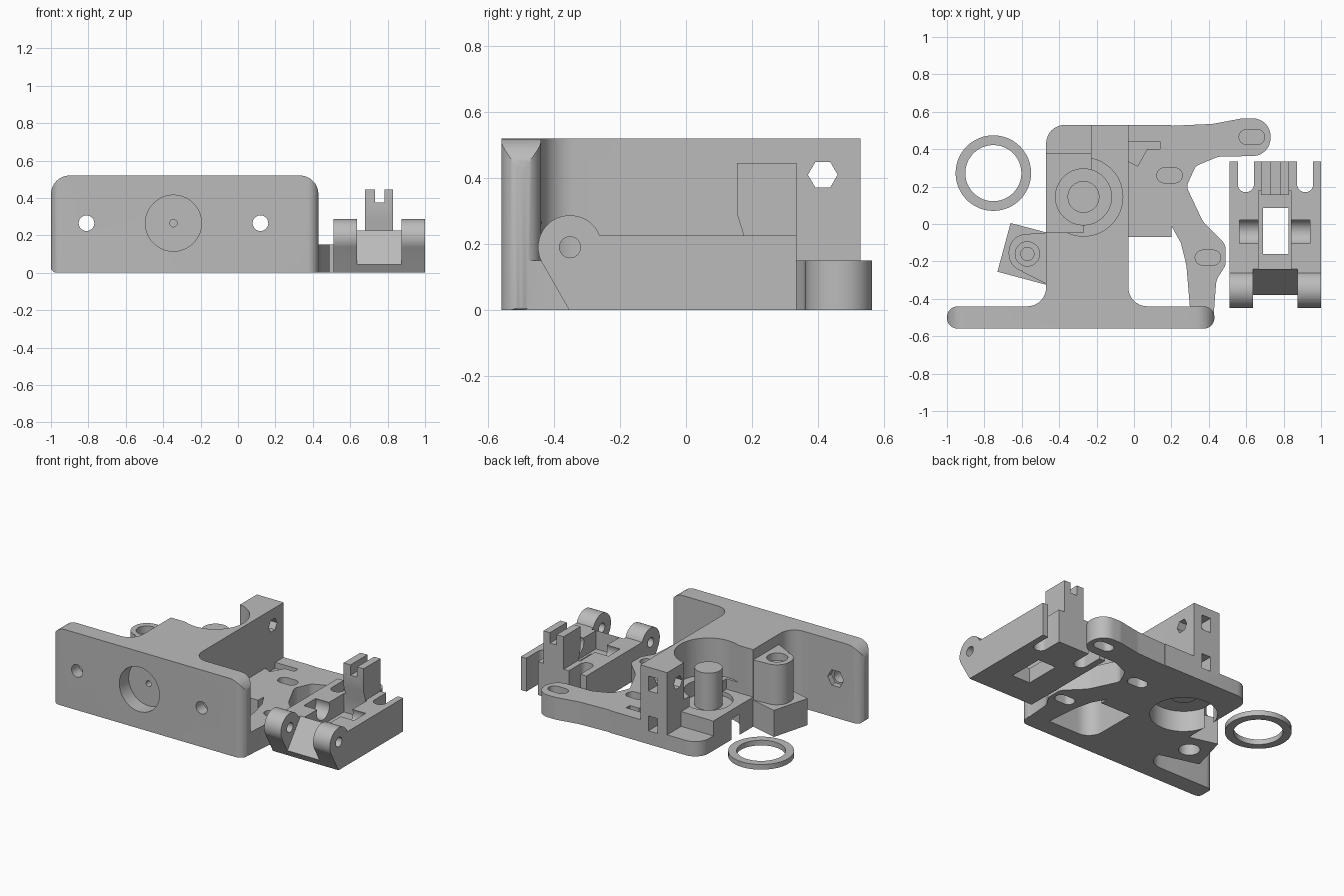
import bpy, math
from math import cos, sin, pi
from mathutils import Vector

if "Cube" in bpy.data.objects:
    bpy.data.objects.remove(bpy.data.objects["Cube"], do_unlink=True)

grey = bpy.data.materials.new("light_grey")
grey.use_nodes = True
grey.diffuse_color = (0.5, 0.5, 0.5, 1)
grey.node_tree.nodes["Principled BSDF"].inputs["Base Color"].default_value = (0.5, 0.5, 0.5, 1)


def rounded(pts, steps=8):
    """Outline whose corners given as (u, v, radius) become arcs."""
    out = []
    for i, p in enumerate(pts):
        c = Vector(p[:2])
        if len(p) == 2:
            out.append(c)
            continue
        a = (Vector(pts[i - 1][:2]) - c).normalized()
        b = (Vector(pts[(i + 1) % len(pts)][:2]) - c).normalized()
        half = a.angle(b) / 2
        mid = c + (a + b).normalized() * p[2] / sin(half)
        s, e = c + a * p[2] / math.tan(half) - mid, c + b * p[2] / math.tan(half) - mid
        sweep = s.angle(e)
        for k in range(steps + 1):
            t = k / steps
            out.append(mid + (s * sin((1 - t) * sweep) + e * sin(t * sweep)) / sin(sweep))
    return out


def prism(name, pts, lo, hi, axis="z"):
    """Extrude an outline along an axis; outlines are xy, xz or yz."""
    place = {"z": lambda u, v, w: (u, v, w),
             "y": lambda u, v, w: (u, w, v),
             "x": lambda u, v, w: (w, u, v)}[axis]
    pts = rounded(pts)
    area = sum(p.x * q.y - q.x * p.y for p, q in zip(pts, pts[1:] + pts[:1]))
    if (area < 0) != (axis == "y"):
        pts.reverse()
    n = len(pts)
    verts = [place(p[0], p[1], w) for w in (lo, hi) for p in pts]
    faces = [list(range(n))[::-1], list(range(n, 2 * n))]
    faces += [(i, (i + 1) % n, n + (i + 1) % n, n + i) for i in range(n)]
    mesh = bpy.data.meshes.new(name)
    mesh.from_pydata(verts, [], faces)
    mesh.materials.append(grey)
    obj = bpy.data.objects.new(name, mesh)
    bpy.context.collection.objects.link(obj)
    return obj


def box(name, x0, x1, y0, y1, z0, z1):
    return prism(name, [(x0, y0), (x1, y0), (x1, y1), (x0, y1)], z0, z1)


def cyl(name, u, v, r, lo, hi, axis="z", sides=48):
    pts = [(u + r * cos(2 * pi * i / sides), v + r * sin(2 * pi * i / sides)) for i in range(sides)]
    return prism(name, pts, lo, hi, axis)


def slot(u, v, lo, hi):
    w, h = 0.068, 0.04
    r = h - 0.0005
    return prism("slot", [(u - w, v - h, r), (u + w, v - h, r), (u + w, v + h, r), (u - w, v + h, r)], lo, hi)


def combine(obj, others, operation="DIFFERENCE"):
    for other in others:
        bpy.context.view_layer.objects.active = obj
        mod = obj.modifiers.new("combine", "BOOLEAN")
        mod.operation, mod.solver, mod.object = operation, "EXACT", other
        bpy.ops.object.modifier_apply(modifier=mod.name)
        bpy.data.objects.remove(other, do_unlink=True)
    return obj


# Front mounting plate with rounded outline and rounded ends
plate = prism("mounting_plate", [(-1, 0, 0.03), (0.43, 0, 0.01), (0.43, 0.52, 0.1), (-1, 0.52, 0.1)],
              -0.6, -0.4, "y")
combine(plate, [prism("ends", [(-1, -0.56, 0.058), (0.43, -0.56, 0.058), (0.43, -0.44, 0.058),
                               (-1, -0.44, 0.058)], -0.1, 0.7)], "INTERSECT")

# Main block with fillets where it meets the plate
body = prism("main_block", [(-0.65, -0.5), (-0.65, -0.44), (-0.47, -0.44, 0.1), (-0.47, 0.53, 0.1),
                            (-0.03, 0.53), (-0.03, -0.44, 0.1), (0.15, -0.44), (0.15, -0.5)], 0, 0.52)

# Tensioner boss and its angled nut tab
boss = prism("screw_boss", [(-0.45, -0.045), (-0.67, -0.06, 0.095), (-0.67, -0.255, 0.095),
                            (-0.6, -0.255), (-0.45, -0.33)], 0.18, 0.45)
tab = prism("nut_tab", [(-0.66, 0.005), (-0.73, -0.255), (-0.45, -0.33), (-0.45, -0.05)], 0, 0.18)

GX, GY = -0.27, 0.145
combine(body, [
    box("corner_step", -0.6, -0.23, 0.38, 0.7, 0.1, 0.7),
    box("open_side", -0.6, GX, -0.045, 0.385, 0.2, 0.7),
    box("pillar_side", GX - 0.01, -0.23, GY, 0.385, 0.2, 0.7),
    cyl("gear_bore", GX, GY, 0.21, 0.27, 0.7),
    cyl("bearing_seat", GX, GY, 0.15, 0.17, 0.7),
    cyl("lower_bore", GX, GY, 0.205, -0.1, 0.14),
])
combine(body, [cyl("gear_post", GX, GY, 0.085, 0.13, 0.42), boss, tab], "UNION")
combine(body, [
    cyl("boss_recess", -0.57, -0.16, 0.065, 0.4, 0.6),
    cyl("boss_hole", -0.57, -0.16, 0.035, 0.15, 0.6),
    cyl("tab_hole", -0.57, -0.16, 0.065, -0.1, 0.12),
])

# Pillar nut slots and cross holes
for z in (0.14, 0.41):
    combine(body, [box("nut_slot", -0.16, -0.09, 0.38, 0.6, z - 0.05, z + 0.05)])
combine(body, [cyl("cross_hole", 0.415, 0.41, 0.045, -0.4, 0.1, "x", 6)])

# Low base plate with the curved motor-mount arm
arm = prism("motor_mount_arm", [
    (-0.05, -0.07), (0.2, -0.07), (0.2, -0.01), (0.25, -0.1), (0.28, -0.22, 0.3), (0.3, -0.46),
    (0.425, -0.5), (0.44, -0.3, 0.1), (0.49, -0.22, 0.05), (0.49, -0.11, 0.06), (0.37, 0.01, 0.15),
    (0.28, 0.2, 0.05), (0.33, 0.31, 0.05), (0.45, 0.36, 0.1), (0.73, 0.365, 0.095), (0.73, 0.565, 0.095),
    (0.58, 0.565, 0.1), (0.42, 0.535, 0.2), (0.2, 0.525), (0.2, 0.53), (-0.05, 0.53)], 0, 0.15)
for u, v in ((0.19, 0.26), (0.395, -0.18), (0.63, 0.465)):
    combine(arm, [slot(u, v, 0.07, 0.3), slot(u, v, -0.1, 0.06)])
combine(arm, [prism("relief_pocket", [(-0.04, 0.44), (0.14, 0.44), (0.14, 0.4), (0.07, 0.4),
                                      (0.02, 0.31), (-0.04, 0.34)], 0.11, 0.3)])
combine(body, [arm, plate], "UNION")

# Plate holes: bearing recess, filament hole, screw holes with nut traps
combine(body, [cyl("bearing_recess", -0.345, 0.265, 0.15, -0.7, -0.46, "y"),
               cyl("pilot_hole", -0.345, 0.265, 0.02, -0.7, -0.35, "y", 16)])
for x in (-0.81, 0.12):
    combine(body, [cyl("screw_hole", x, 0.265, 0.042, -0.7, -0.3, "y", 24),
                   cyl("nut_trap", x, 0.265, 0.06, -0.48, -0.3, "y", 6)])

# Hinged idler: side profile extruded across
idler = prism("idler", [(-0.355, 0), (0.335, 0), (0.335, 0.225), (-0.265, 0.225), (-0.355, 0.19),
                        (-0.438, 0.145)], 0.51, 1, "x")
combine(idler, [cyl("hinge", -0.352, 0.19, 0.097, 0.51, 1, "x")], "UNION")
combine(idler, [
    prism("hinge_gap", [(-0.6, 0.045), (-0.38, 0.045), (-0.24, 0.225), (-0.2, 0.4), (-0.6, 0.4)],
          0.635, 0.875, "x"),
    box("wheel_window", 0.69, 0.825, -0.16, 0.085, -0.1, 0.4),
    box("wheel_pocket", 0.665, 0.84, -0.24, 0.18, 0.1, 0.4),
    cyl("axle_groove", -0.042, 0.2, 0.068, 0.565, 0.94, "x"),
    cyl("hinge_hole", -0.352, 0.19, 0.032, 0.4, 1.1, "x", 24),
])
for x in (0.598, 0.915):
    combine(idler, [prism("spring_slot", [(x - 0.043, 0.17, 0.042), (x + 0.043, 0.17, 0.042),
                                          (x + 0.043, 0.5), (x - 0.043, 0.5)], -0.1, 0.4)])
post = prism("idler_post", [(0.185, 0.1), (0.335, 0.1), (0.335, 0.445), (0.155, 0.445), (0.155, 0.29),
                            (0.18, 0.21)], 0.68, 0.83, "x")
combine(post, [box("post_notch", 0.732, 0.782, 0, 0.5, 0.375, 0.6)])
combine(idler, [post], "UNION")

# Spacer ring
ring = cyl("spacer_ring", -0.752, 0.272, 0.202, 0, 0.035)
combine(ring, [cyl("ring_bore", -0.752, 0.272, 0.15, -0.1, 0.1)])

# Smooth curved walls, keep edges sharp
for obj in (body, idler, ring):
    bpy.ops.object.select_all(action="DESELECT")
    obj.select_set(True)
    bpy.context.view_layer.objects.active = obj
    bpy.ops.object.shade_smooth_by_angle(angle=math.radians(30))
